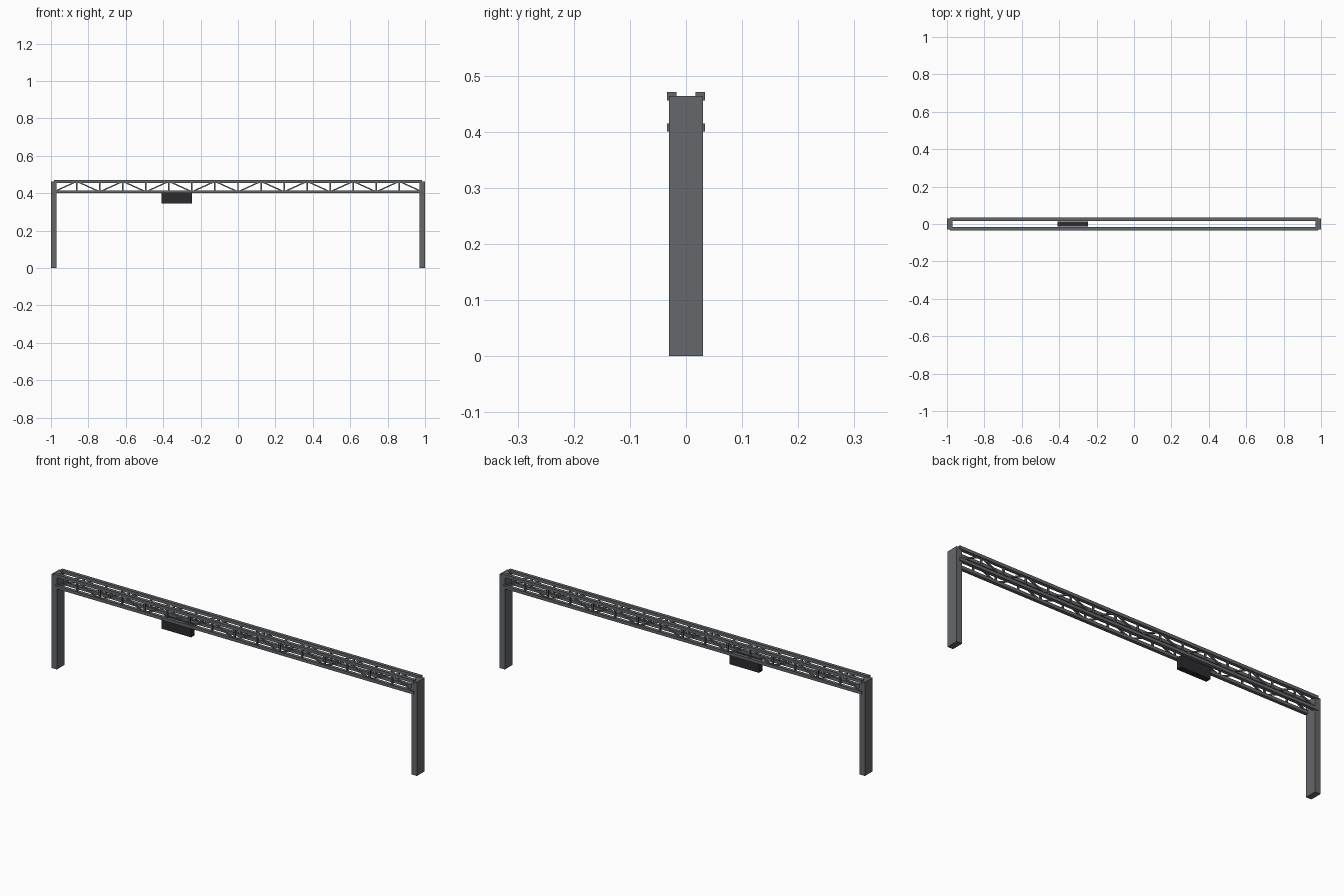
import bpy, math
from mathutils import Vector

if "Cube" in bpy.data.objects:
    bpy.data.objects.remove(bpy.data.objects["Cube"])


def material(name, c):
    m = bpy.data.materials.new(name)
    m.diffuse_color = (*c, 1)
    m.use_nodes = True
    m.node_tree.nodes["Principled BSDF"].inputs["Base Color"].default_value = m.diffuse_color
    return m


steel = material("steel", (0.13, 0.135, 0.145))
dark = material("dark_panel", (0.025, 0.025, 0.028))


def box(name, center, size, mat, tilt=0.0):
    bpy.ops.mesh.primitive_cube_add(size=1, location=center, rotation=(0, tilt, 0))
    o = bpy.context.object
    o.name = name
    o.scale = size
    o.data.materials.append(mat)
    return o


def bar(name, a, b, width, mat):
    # square bar between two points in an x-z plane
    a, b = Vector(a), Vector(b)
    d = b - a
    box(name, (a + b) / 2, (d.length, width, width), mat, -math.atan2(d.z, d.x))


HALF, PANELS = 0.985, 16
LOW, HIGH, SIDE = 0.4075, 0.4635, 0.0255
STEP = 2 * HALF / PANELS

# Legs
for sx, side in ((-1, "left"), (1, "right")):
    box(side + "_leg", (sx * 0.985, 0, HIGH / 2), (0.03, 0.06, HIGH), steel)

# Two truss faces
for sy, side in ((-1, "front"), (1, "back")):
    y = sy * SIDE
    for z, level in ((LOW, "lower"), (HIGH, "upper")):
        box(f"{side}_{level}_chord", (0, y, z), (2 * HALF, 0.0165, 0.015), steel)
    for i in range(PANELS + 1):
        x = -HALF + i * STEP
        bar(f"{side}_post", (x, y, LOW), (x, y, HIGH), 0.008, steel)
        if i < PANELS:
            z0, z1 = (LOW, HIGH) if i % 2 == 0 else (HIGH, LOW)
            bar(f"{side}_diagonal", (x, y, z0), (x + STEP, y, z1), 0.007, steel)

# Hanging sign panel
box("hanging_sign", (-0.328, 0, 0.3745), (0.162, 0.028, 0.057), dark)
